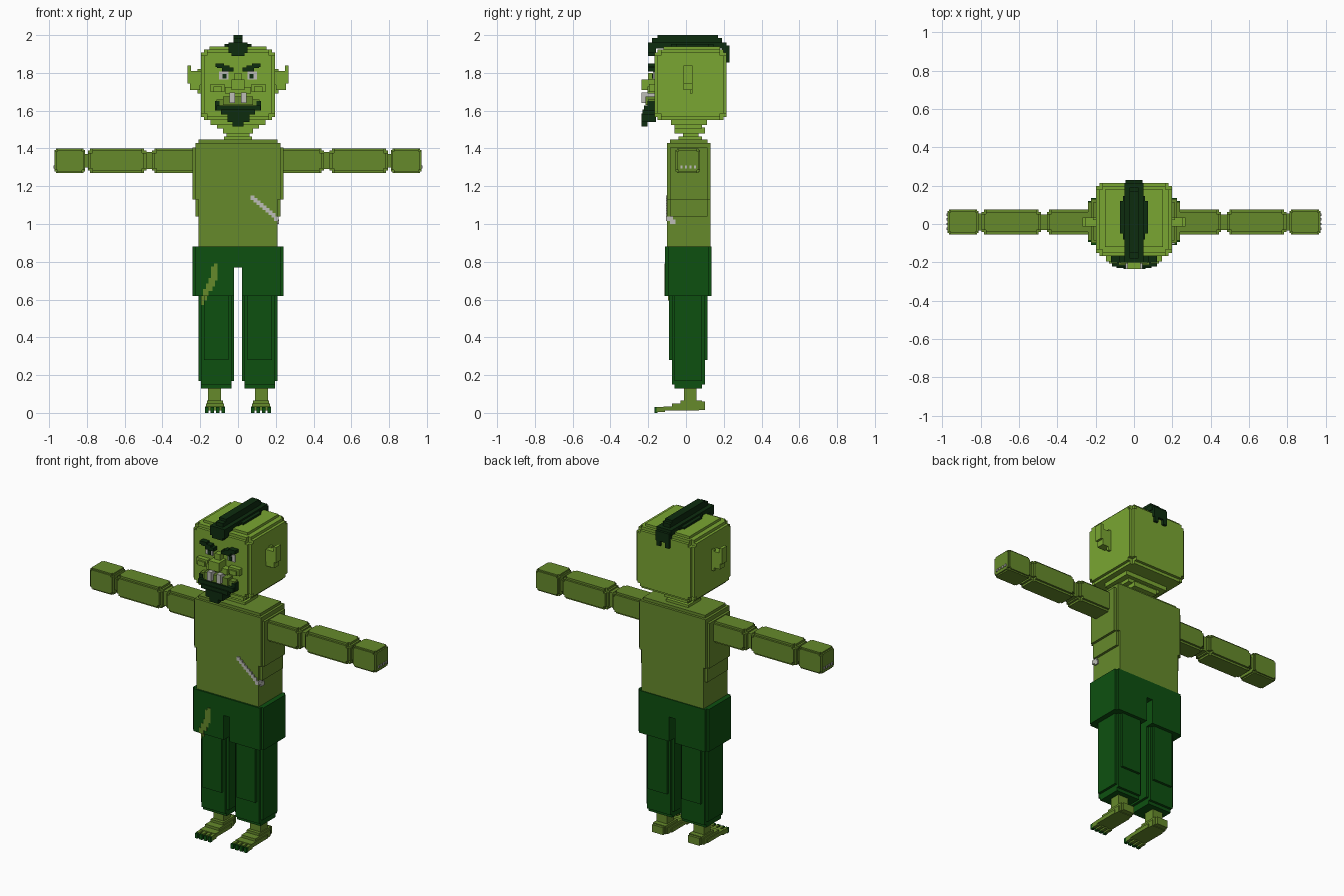
import bpy
import bmesh
from itertools import permutations

if "Cube" in bpy.data.objects:
    bpy.data.objects.remove(bpy.data.objects["Cube"])


def material(name, rgb):
    lin = [((c / 255 + 0.055) / 1.055) ** 2.4 for c in rgb] + [1.0]
    m = bpy.data.materials.new(name)
    m.use_nodes = True
    m.diffuse_color = lin
    m.node_tree.nodes["Principled BSDF"].inputs["Base Color"].default_value = lin
    return m


HEAD = material("light green skin", (122, 166, 50))
SKIN = material("olive green skin", (102, 138, 43))
CLOTH = material("dark green cloth", (13, 80, 16))
HAIR = material("black green hair", (13, 44, 15))
BONE = material("pale bone", (190, 190, 184))


def stepped(x0, x1, y0, y1, z0, z1, s=0.015):
    """Boxes whose union is a block with stair-stepped edges."""
    return [(x0 + a, x1 - a, y0 + b, y1 - b, z0 + c, z1 - c)
            for a, b, c in permutations((0, s, 2 * s))]


def flip(boxes):
    return [(-b[1], -b[0]) + tuple(b[2:]) for b in boxes]


def part(name, boxes, mat):
    """Join boxes into one clean outer skin without inner faces."""
    boxes = [[round(v, 4) for v in b] for b in boxes]
    axes = [sorted({b[k] for b in boxes for k in (2 * a, 2 * a + 1)}) for a in range(3)]
    cells = set()
    for b in boxes:
        lo = [axes[a].index(b[2 * a]) for a in range(3)]
        hi = [axes[a].index(b[2 * a + 1]) for a in range(3)]
        cells |= {(i, j, k) for i in range(lo[0], hi[0])
                  for j in range(lo[1], hi[1]) for k in range(lo[2], hi[2])}
    bm = bmesh.new()
    verts = {}

    def vert(key):
        if key not in verts:
            verts[key] = bm.verts.new([axes[a][key[a]] for a in range(3)])
        return verts[key]

    for c in sorted(cells):
        for a in range(3):
            u, w = (a + 1) % 3, (a + 2) % 3
            for side in (0, 1):
                near = list(c)
                near[a] += 2 * side - 1
                if tuple(near) in cells:
                    continue
                ring = []
                for du, dw in ((0, 0), (1, 0), (1, 1), (0, 1)):
                    key = list(c)
                    key[a] += side
                    key[u] += du
                    key[w] += dw
                    ring.append(vert(tuple(key)))
                bm.faces.new(ring if side else ring[::-1])
    mesh = bpy.data.meshes.new(name)
    bm.to_mesh(mesh)
    bm.free()
    mesh.materials.append(mat)
    obj = bpy.data.objects.new(name, mesh)
    bpy.context.collection.objects.link(obj)


def pair(name, boxes, mat):
    part("left_" + name, boxes, mat)
    part("right_" + name, flip(boxes), mat)


# Head with stepped crown and jaw
part("head", stepped(-0.197, 0.197, -0.167, 0.215, 1.55, 1.925, 0.017) + [
    (-0.15, 0.15, -0.12, 0.18, 1.90, 1.94),
    (-0.145, 0.145, -0.08, 0.11, 1.525, 1.56),
    (-0.11, 0.11, -0.06, 0.085, 1.505, 1.53)], HEAD)
pair("ear", [(0.19, 0.235, -0.013, 0.035, 1.735, 1.81),
             (0.20, 0.255, -0.013, 0.035, 1.71, 1.75),
             (0.235, 0.255, -0.013, 0.035, 1.73, 1.81),
             (0.25, 0.268, -0.013, 0.035, 1.745, 1.84),
             (0.19, 0.215, 0.02, 0.035, 1.69, 1.82)], HEAD)

# Crest of hair running front to back
part("hair_crest", [
    (-0.024, 0.024, -0.15, 0.17, 1.93, 2.0),
    (-0.024, 0.024, -0.18, 0.19, 1.93, 1.985),
    (-0.05, 0.05, -0.20, 0.215, 1.93, 1.962),
    (-0.05, 0.05, -0.20, -0.16, 1.905, 1.95),
    (-0.035, 0.035, -0.20, -0.16, 1.89, 1.95),
    (-0.058, 0.058, -0.08, 0.145, 1.92, 1.952),
    (-0.072, 0.072, -0.05, 0.12, 1.92, 1.952),
    (-0.045, 0.045, 0.19, 0.23, 1.885, 1.945),
    (-0.045, -0.02, 0.21, 0.23, 1.855, 1.90),
    (0.015, 0.04, 0.21, 0.23, 1.855, 1.90)], HAIR)

# Face
pair("eyebrow", [(0.045, 0.11, -0.20, -0.16, 1.825, 1.84),
                 (0.075, 0.12, -0.20, -0.16, 1.83, 1.85),
                 (0.025, 0.085, -0.20, -0.16, 1.808, 1.828)], HAIR)
pair("eye", [(0.05, 0.10, -0.174, -0.16, 1.765, 1.808)], BONE)
pair("pupil", [(0.06, 0.082, -0.18, -0.17, 1.77, 1.795)], HAIR)
part("nose", [(-0.018, 0.018, -0.20, -0.16, 1.74, 1.80),
              (-0.034, 0.034, -0.235, -0.16, 1.71, 1.765),
              (-0.07, 0.07, -0.205, -0.16, 1.69, 1.725)], HEAD)
pair("cheek", [(0.072, 0.145, -0.195, -0.16, 1.70, 1.74),
               (0.085, 0.13, -0.205, -0.16, 1.70, 1.728)], HEAD)
part("lower_lip", [(-0.08, 0.08, -0.215, -0.16, 1.63, 1.675),
                   (-0.115, 0.115, -0.20, -0.16, 1.625, 1.66)], SKIN)
pair("tusk", [(0.017, 0.045, -0.235, -0.16, 1.64, 1.695)], BONE)
part("beard", [(-0.115, 0.12, -0.222, -0.16, 1.60, 1.628),
               (0.098, 0.122, -0.205, -0.16, 1.60, 1.65),
               (-0.122, -0.098, -0.205, -0.16, 1.60, 1.65),
               (-0.09, 0.09, -0.23, -0.16, 1.58, 1.605),
               (-0.055, 0.06, -0.235, -0.16, 1.54, 1.585),
               (-0.028, 0.028, -0.235, -0.205, 1.515, 1.55)], HAIR)

# Neck and torso
part("neck", [(-0.06, 0.06, -0.015, 0.065, 1.43, 1.52),
              (-0.08, 0.08, -0.06, 0.10, 1.48, 1.51),
              (-0.075, 0.075, -0.04, 0.085, 1.43, 1.462)], HEAD)
part("torso", [
    (-0.21, 0.21, -0.085, 0.115, 1.39, 1.447),
    (-0.225, 0.225, -0.10, 0.13, 1.13, 1.43),
    (-0.24, 0.24, -0.085, 0.115, 1.13, 1.405),
    (-0.225, 0.225, -0.085, 0.115, 1.04, 1.14),
    (-0.21, 0.21, -0.10, 0.13, 0.87, 1.14)], SKIN)

# Jagged scar stepping down the chest and round the side
scar = [(0.065 + 0.016 * i, 0.087 + 0.016 * i, -0.106, -0.097,
         1.128 - 0.0135 * i, 1.152 - 0.0135 * i) for i in range(8)]
part("scar", scar + [(0.19, 0.215, -0.106, -0.07, 1.015, 1.04),
                     (0.205, 0.217, -0.085, -0.055, 1.0, 1.025)], BONE)

# Arms
Y0, Y1 = -0.055, 0.075
pair("upper_arm", stepped(0.20, 0.455, Y0, Y1, 1.27, 1.40, 0.012), SKIN)
pair("elbow", [(0.43, 0.51, -0.03, 0.05, 1.29, 1.38)], SKIN)
pair("forearm", stepped(0.485, 0.795, Y0, Y1, 1.27, 1.40, 0.012), SKIN)
pair("wrist", [(0.77, 0.84, -0.035, 0.055, 1.30, 1.37)], SKIN)
pair("hand", stepped(0.81, 0.972, Y0, Y1, 1.27, 1.40, 0.008), SKIN)
pair("fingernails", [(0.968, 0.977, -0.03 + 0.024 * i, -0.018 + 0.024 * i, 1.295, 1.31)
                     for i in range(4)], BONE)

# Trousers: hip block, two skirts and two legs
half = [(0.02, 0.24, -0.095, 0.12, 0.62, 0.78),
        (0.02, 0.225, -0.11, 0.135, 0.62, 0.78)]
part("trouser_hips", half + flip(half) + [
    (-0.24, 0.24, -0.095, 0.12, 0.77, 0.88),
    (-0.225, 0.225, -0.11, 0.135, 0.77, 0.88)], CLOTH)
pair("trouser_leg", [
    (0.02, 0.21, -0.06, 0.085, 0.17, 0.64),
    (0.035, 0.195, -0.075, 0.10, 0.15, 0.64),
    (0.05, 0.18, -0.09, 0.115, 0.28, 0.64),
    (0.035, 0.195, -0.06, 0.085, 0.13, 0.20)], CLOTH)

# Torn strip on the right leg
tear = [(-0.128, -0.108, 0.74, 0.79), (-0.143, -0.108, 0.70, 0.775),
        (-0.155, -0.122, 0.67, 0.715), (-0.17, -0.135, 0.645, 0.685),
        (-0.185, -0.155, 0.62, 0.655)]
part("trouser_tear", [(a, b, -0.114, -0.106, c, d) for a, b, c, d in tear], SKIN)
part("trouser_tear_tip", [(-0.18, -0.165, -0.094, -0.086, 0.595, 0.62),
                          (-0.195, -0.175, -0.079, -0.071, 0.57, 0.62)], SKIN)

# Feet with four toes each
pair("foot", [
    (0.09, 0.16, -0.01, 0.055, 0.04, 0.14),
    (0.08, 0.165, -0.03, 0.085, 0.015, 0.065),
    (0.085, 0.16, -0.01, 0.10, 0.015, 0.06),
    (0.075, 0.17, -0.075, 0.07, 0.012, 0.05),
    (0.068, 0.175, -0.12, 0.04, 0.012, 0.035)]
    + [(0.068 + 0.0295 * i, 0.0865 + 0.0295 * i, -0.155, -0.11, 0.004, 0.032)
       for i in range(4)], SKIN)
pair("toenails", [(0.068 + 0.0295 * i, 0.0865 + 0.0295 * i, -0.168, -0.15, 0.0, 0.03)
                  for i in range(4)], CLOTH)
